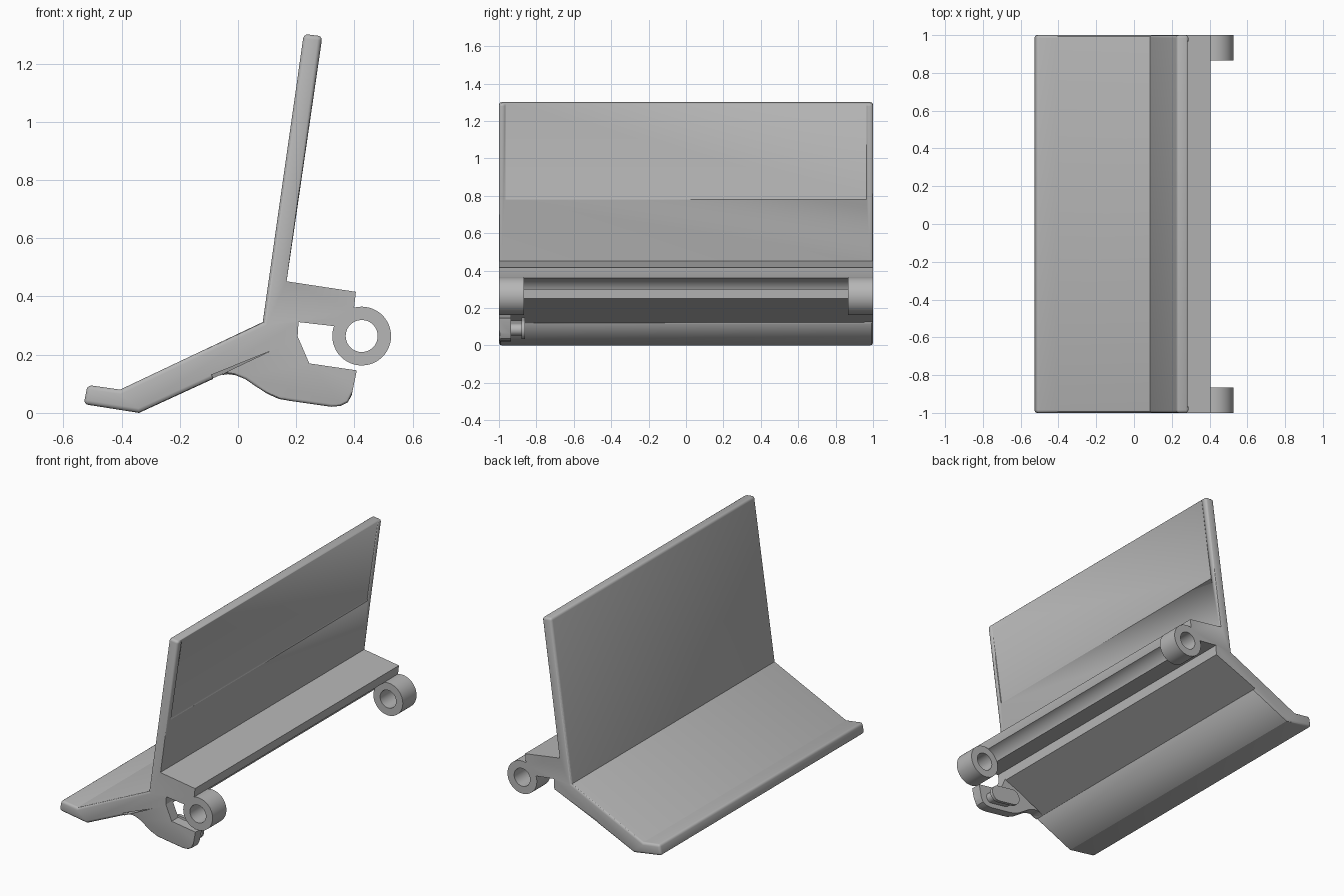
import bpy, bmesh, math
from mathutils import Vector, Matrix

if "Cube" in bpy.data.objects:
    bpy.data.objects.remove(bpy.data.objects["Cube"])

grey = bpy.data.materials.new("plain grey")
COL = (0.47, 0.47, 0.47, 1)
grey.diffuse_color = COL
grey.use_nodes = True
grey.node_tree.nodes["Principled BSDF"].inputs["Base Color"].default_value = COL


def finish(bm, name):
    bmesh.ops.recalc_face_normals(bm, faces=bm.faces)
    mesh = bpy.data.meshes.new(name)
    bm.to_mesh(mesh)
    bm.free()
    ob = bpy.data.objects.new(name, mesh)
    bpy.context.collection.objects.link(ob)
    mesh.materials.append(grey)
    bpy.ops.object.select_all(action='DESELECT')
    ob.select_set(True)
    bpy.context.view_layer.objects.active = ob
    bpy.ops.object.shade_smooth_by_angle(angle=math.radians(30))
    return ob


def prism(name, pts, y0, y1, rounded=None, width=0.015):
    """Extrude an xz profile along y; rounded(edge) picks the softened edges."""
    bm = bmesh.new()
    face = bm.faces.new([bm.verts.new((x, y0, z)) for x, z in pts])
    ext = bmesh.ops.extrude_face_region(bm, geom=[face])
    moved = [v for v in ext["geom"] if isinstance(v, bmesh.types.BMVert)]
    bmesh.ops.translate(bm, verts=moved, vec=(0, y1 - y0, 0))
    if rounded:
        edges = [e for e in bm.edges if rounded(e)]
        bmesh.ops.bevel(bm, geom=edges, offset=width, segments=3,
                        profile=0.5, affect='EDGES')
    return finish(bm, name)


def arc(cx, cz, r, a0, a1, n):
    return [(cx + r * math.cos(math.radians(a0 + (a1 - a0) * i / n)),
             cz + r * math.sin(math.radians(a0 + (a1 - a0) * i / n)))
            for i in range(n + 1)]


# Body: lip, sloping tray, tall back wall and hinge arm in one profile
HX, HZ, HR = 0.425, 0.264, 0.101
body_pts = [(-0.34, 0.0), (-0.53, 0.03), (-0.517, 0.096), (-0.405, 0.08),
            (0.085, 0.312), (0.226, 1.302), (0.29, 1.294), (0.167, 0.452),
            (0.405, 0.416), (0.399, 0.362)]
body_pts += arc(HX, HZ, HR - 0.002, 106, 160, 10)
body_pts += [(0.208, 0.312), (0.204, 0.25), (-0.085, 0.117)]


def body_edges(e):
    a, b = (v.co for v in e.verts)
    m = (a + b) / 2
    if abs(a.y - b.y) > 0.1:
        return m.x < -0.5 or m.z > 1.2
    tray = m.x < -0.1
    wall = m.z > 0.8
    return tray or wall


body = prism("tray_and_back_wall", body_pts, -1, 1, body_edges)

# Shallow recess in the rear of the wall, open at the top
def rear(z, depth):
    return (0.167 + 0.146 * (z - 0.452) - depth, z)

cutter = prism("recess_cutter", [rear(0.78, -0.05), rear(0.78, 0.0),
               rear(0.79, 0.005), rear(1.35, 0.005), rear(1.35, -0.05)],
               -0.965, 0.965)
cutter.hide_render = True
mod = body.modifiers.new("recess", 'BOOLEAN')
mod.operation = 'DIFFERENCE'
mod.solver = 'EXACT'
mod.object = cutter
bpy.context.view_layer.objects.active = body
bpy.ops.object.modifier_apply(modifier="recess")
bpy.data.objects.remove(cutter)

# Hinge rings: a rectangle spun about the pivot
for side, y0 in (("front", -1.0), ("back", 0.865)):
    bm = bmesh.new()
    loop = [bm.verts.new((HX + r, y, HZ)) for r, y in
            ((0.055, y0), (HR, y0), (HR, y0 + 0.135), (0.055, y0 + 0.135))]
    edges = [bm.edges.new((loop[i], loop[(i + 1) % 4])) for i in range(4)]
    bmesh.ops.spin(bm, geom=loop + edges, cent=(HX, 0, HZ), axis=(0, 1, 0),
                   angle=math.tau, steps=48)
    bmesh.ops.remove_doubles(bm, verts=bm.verts, dist=1e-4)
    finish(bm, side + "_hinge_ring")

# Hook plate under the front end, with a curved lower edge
hook_pts = [(-0.085, 0.117), (-0.06, 0.129), (-0.035, 0.133), (-0.01, 0.13),
            (0.025, 0.116), (0.06, 0.092), (0.1, 0.066), (0.14, 0.048),
            (0.18, 0.041), (0.32, 0.021), (0.353, 0.024), (0.378, 0.037),
            (0.391, 0.062), (0.408, 0.146), (0.245, 0.17), (0.204, 0.265),
            (0.19, 0.25)]


def hook_edges(e):
    a, b = (v.co for v in e.verts)
    return (abs(a.y - b.y) < 0.01 and a.y < -0.99 and max(a.z, b.z) < 0.14
            and min(a.x, b.x) > -0.07)


prism("hook_plate", hook_pts, -1, -0.935, hook_edges, 0.01)


# Oblong stud on the inside of the hook: neck and wider cap
def oblong(name, half, r, y0, y1):
    pts = arc(half, 0, r, -90, 90, 12) + arc(-half, 0, r, 90, 270, 12)
    turn = Matrix.Rotation(math.radians(-8.5), 2)
    pts = [turn @ Vector(p) + Vector((0.265, 0.092)) for p in pts]
    prism(name, pts, y0, y1)


oblong("stud_neck", 0.055, 0.032, -0.94, -0.875)
oblong("stud_cap", 0.055, 0.05, -0.88, -0.86)
